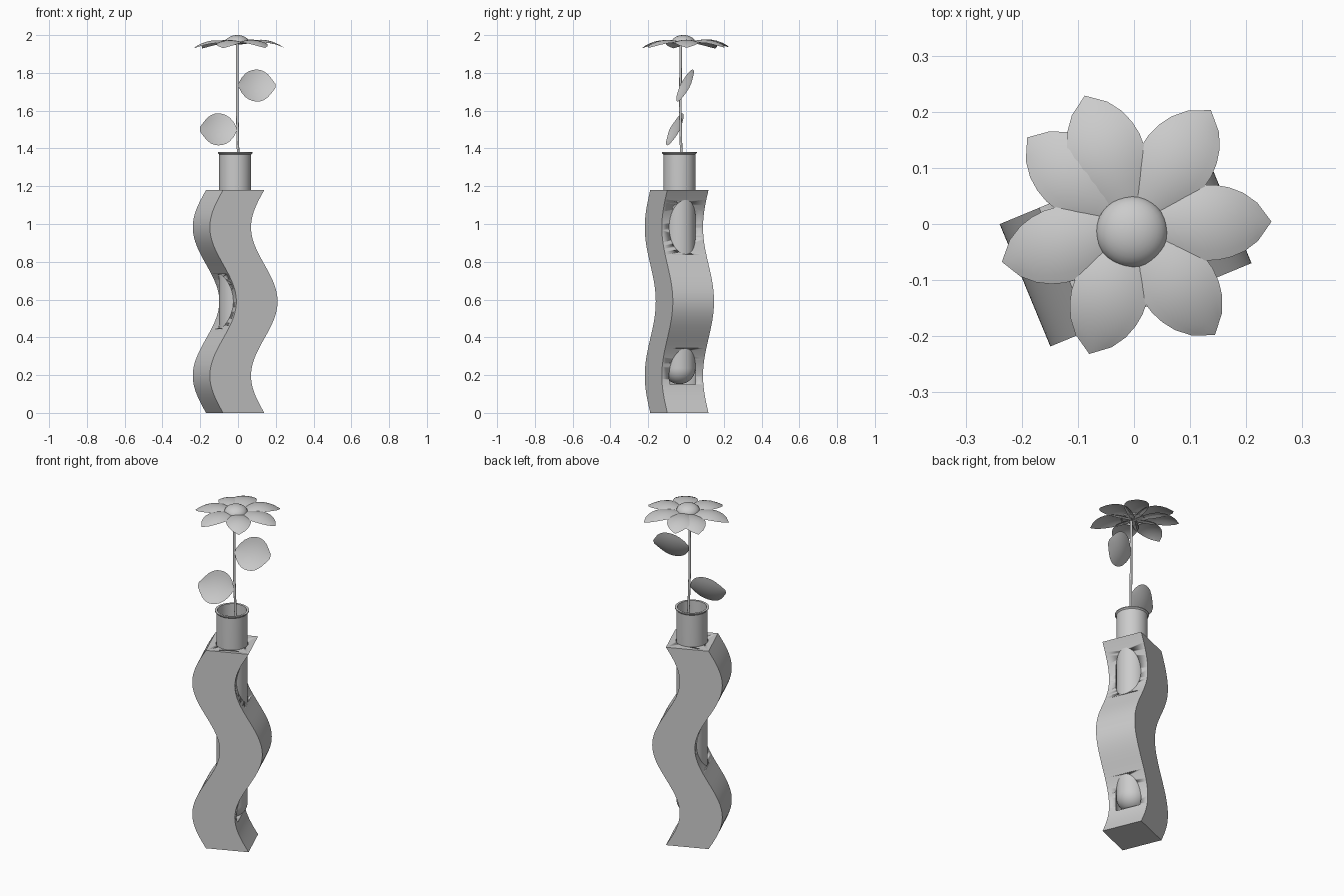
import bpy, bmesh, math
from math import sin, cos, pi, radians
from mathutils import Matrix, Vector

cube = bpy.data.objects.get("Cube")
if cube:
    bpy.data.objects.remove(cube, do_unlink=True)

grey = bpy.data.materials.new("plain grey")
grey.use_nodes = True
grey.diffuse_color = (0.6, 0.6, 0.6, 1)
grey.node_tree.nodes["Principled BSDF"].inputs["Base Color"].default_value = (0.6, 0.6, 0.6, 1)

CENTRE = Vector((-0.015, -0.035, 0))
TURN = Matrix.Translation(CENTRE) @ Matrix.Rotation(radians(22.5), 4, "Z")


def make(name, bm, matrix=Matrix(), angle=35):
    bmesh.ops.recalc_face_normals(bm, faces=bm.faces)
    mesh = bpy.data.meshes.new(name)
    bm.to_mesh(mesh)
    bm.free()
    mesh.transform(matrix)
    mesh.materials.append(grey)
    obj = bpy.data.objects.new(name, mesh)
    bpy.context.collection.objects.link(obj)
    bpy.ops.object.select_all(action="DESELECT")
    obj.select_set(True)
    bpy.context.view_layer.objects.active = obj
    bpy.ops.object.shade_smooth_by_angle(angle=radians(angle))
    return obj


def lathe(name, profile, matrix, steps=48):
    bm = bmesh.new()
    pts = [bm.verts.new((r, 0, z)) for r, z in profile]
    edges = [bm.edges.new(p) for p in zip(pts, pts[1:])]
    bmesh.ops.spin(bm, geom=pts + edges, cent=(0, 0, 0), axis=(0, 0, 1),
                   angle=2 * pi, steps=steps)
    bmesh.ops.remove_doubles(bm, verts=bm.verts, dist=1e-4)
    return make(name, bm, matrix)


def blade(name, length, widths, height, matrix):
    """Pointed sheet along x; height(t, s) gives its bend and cup."""
    bm = bmesh.new()
    n, m = len(widths) - 1, 4
    rows = [[bm.verts.new((length * i / n, w * j / m, height(i / n, j / m)))
             for j in range(-m, m + 1)] for i, w in enumerate(widths)]
    for a, b in zip(rows, rows[1:]):
        for k in range(2 * m):
            bm.faces.new((a[k], a[k + 1], b[k + 1], b[k]))
    bmesh.ops.remove_doubles(bm, verts=bm.verts, dist=1e-4)
    return make(name, bm, matrix, 60)


# Wavy square block with a round bore for the tube
HEIGHT, HALF, SWAY = 1.18, 0.118, 0.076
bm = bmesh.new()
steps = 72


def wave(k):
    return -SWAY * sin(3 * pi * k / steps)


outline = [(wave(k) + HALF, HEIGHT * k / steps) for k in range(steps + 1)]
outline += [(wave(k) - HALF, HEIGHT * k / steps) for k in range(steps, -1, -1)]
side = bm.faces.new([bm.verts.new((x, -HALF, z)) for x, z in outline])
move = bmesh.ops.extrude_face_region(bm, geom=[side])["geom"]
bmesh.ops.translate(bm, vec=(0, 2 * HALF, 0),
                    verts=[v for v in move if isinstance(v, bmesh.types.BMVert)])
block = make("wavy_block", bm, TURN)

bore = lathe("bore_cutter", [(0, 0.15), (0.087, 0.15), (0.087, 1.5), (0, 1.5)], TURN)
cut = block.modifiers.new("bore", "BOOLEAN")
cut.operation, cut.object, cut.solver = "DIFFERENCE", bore, "EXACT"
bpy.context.view_layer.objects.active = block
bpy.ops.object.modifier_apply(modifier=cut.name)
bpy.data.objects.remove(bore, do_unlink=True)

# Round-bottomed glass tube with a flared lip
R, WALL, TOP = 0.085, 0.006, 1.38


def bowl(r):
    return [(r * sin(a * pi / 20), 0.152 + R - r * cos(a * pi / 20)) for a in range(11)]


lathe("glass_tube", bowl(R) + [(R, TOP - 0.012), (R + 0.007, TOP - 0.005), (R + 0.007, TOP),
      (R - WALL, TOP)] + bowl(R - WALL)[::-1], TURN)

# Slender stem
curve = bpy.data.curves.new("stem", "CURVE")
curve.dimensions = "3D"
curve.bevel_depth = 0.007
curve.bevel_resolution = 2
curve.use_fill_caps = True
line = curve.splines.new("POLY")
path = [(0.02, -0.02, 0.9), (0.0, -0.026, 1.4), (-0.004, -0.03, 1.6), (-0.004, -0.028, 1.96)]
line.points.add(len(path) - 1)
for p, co in zip(line.points, path):
    p.co = (*co, 1)
curve.materials.append(grey)
bpy.context.collection.objects.link(bpy.data.objects.new("stem", curve))

# Two tilted leaves, one on each side of the stem
LEAF = [0, 0.042, 0.068, 0.083, 0.091, 0.094, 0.092, 0.084, 0.068, 0.042, 0.012]
for name, sign, z, rise in (("left_leaf", 1, 1.735, -0.02), ("right_leaf", -1, 1.50, 0.01)):
    along = Vector((sign, sign * 0.27, rise)).normalized()
    across = Vector((0, 0.48, 1)).normalized()
    normal = along.cross(across).normalized() * sign
    frame = Matrix((along, across, normal)).transposed().to_4x4()
    frame.translation = (-0.002, -0.032, z)
    blade(name, 0.207, LEAF, lambda t, s: -0.016 * sin(pi * t) * (1 - s * s), frame)

# Ring of seven overlapping, drooping petals
PETAL = [0.012, 0.028, 0.042, 0.054, 0.063, 0.067, 0.067, 0.062, 0.052, 0.034, 0]
for i in range(7):
    frame = Matrix.Translation((0, 0, 1.947 + 0.001 * i)) @ Matrix.Rotation(
        radians(141 + 55 * i), 4, "Z")
    blade(f"petal_{i + 1}", 0.245, PETAL,
          lambda t, s: 0.026 * sin(pi * min(1, t * 0.95)) - 0.022 * t ** 4
          - 0.014 * s * s * sin(pi * t), frame)

# Domed flower centre
lathe("flower_centre", [(0.064 * cos(a * pi / 16), 1.958 + 0.042 * sin(a * pi / 16))
      for a in range(9)] + [], Matrix.Translation((-0.004, -0.014, 0)), 32)
